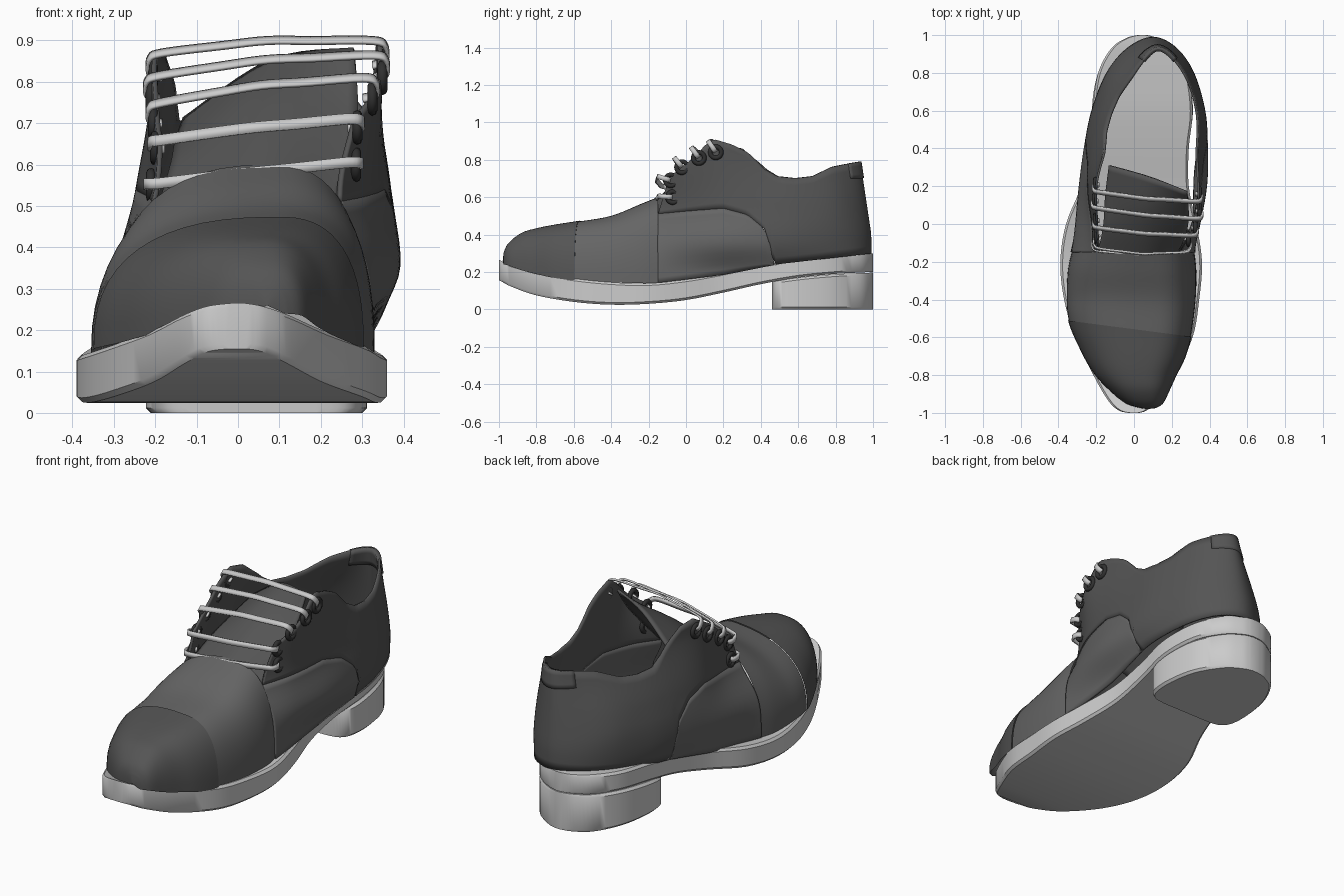
import bpy, math
from mathutils import Vector

if "Cube" in bpy.data.objects:
    bpy.data.objects.remove(bpy.data.objects["Cube"])


def material(name, g):
    m = bpy.data.materials.new(name)
    m.diffuse_color = (g, g, g, 1)
    m.use_nodes = True
    m.node_tree.nodes["Principled BSDF"].inputs["Base Color"].default_value = m.diffuse_color
    return m


DARK, MID, BLACK = material("dark_leather", .09), material("vamp_leather", .13), material("eyelet_black", .03)


def spline(keys, t):
    """Catmull-Rom through equal-length tuples, t in key units"""
    n = len(keys)
    i = max(0, min(int(t), n - 2))
    f = t - i
    p = [keys[max(0, min(n - 1, i + k))] for k in (-1, 0, 1, 2)]
    return [b + .5 * f * (c - a + f * (2 * a - 5 * b + 4 * c - d + f * (3 * (b - c) + d - a)))
            for a, b, c, d in zip(*p)]


def lerp_table(table, y):
    if y <= table[0][0]:
        return table[0][1]
    for (a, za), (b, zb) in zip(table, table[1:]):
        if y <= b:
            return za + (zb - za) * (y - a) / (b - a)
    return table[-1][1]


def span(a, b, n):
    return [a + (b - a) * i / n for i in range(n + 1)]


def loft(name, rows, closed=False, thick=0, mat=None, offset=0, angle=40):
    """Skin a list of point rows; closed rows are capped into a solid"""
    n = len(rows[0])
    faces = [(r * n + c, r * n + (c + 1) % n, (r + 1) * n + (c + 1) % n, (r + 1) * n + c)
             for r in range(len(rows) - 1) for c in range(n if closed else n - 1)]
    if closed:
        faces += [tuple(range(n))[::-1], tuple(range((len(rows) - 1) * n, len(rows) * n))]
    me = bpy.data.meshes.new(name)
    me.from_pydata([tuple(p) for r in rows for p in r], [], faces)
    ob = bpy.data.objects.new(name, me)
    bpy.context.collection.objects.link(ob)
    if mat:
        me.materials.append(mat)
    if thick:
        s = ob.modifiers.new("thickness", 'SOLIDIFY')
        s.thickness, s.offset = thick, offset
    bpy.ops.object.select_all(action='DESELECT')
    ob.select_set(True)
    bpy.context.view_layer.objects.active = ob
    bpy.ops.object.mode_set(mode='EDIT')
    bpy.ops.mesh.select_all(action='SELECT')
    bpy.ops.mesh.normals_make_consistent(inside=False)
    bpy.ops.object.mode_set(mode='OBJECT')
    bpy.ops.object.shade_smooth_by_angle(angle=math.radians(angle))
    return ob


def slab(name, keys, c=.012):
    """Solid from stations (y, left, right, bottom, top) with eased edges"""
    rows = []
    for t in span(0, len(keys) - 1, (len(keys) - 1) * 5):
        y, l, r, b, h = spline(keys, t)
        rows.append([(l + c, y, h), (r - c, y, h), (r, y, h - c), (r, y, b + c),
                     (r - c, y, b), (l + c, y, b), (l, y, b + c), (l, y, h - c)])
    return loft(name, rows, closed=True)


# Sole and heel block
slab("sole", [(-1, -.03, .03, .155, .265), (-.985, -.085, .07, .148, .258), (-.93, -.14, .13, .12, .238),
              (-.8, -.215, .215, .075, .2), (-.6, -.31, .31, .04, .165), (-.4, -.37, .345, .025, .145),
              (-.2, -.39, .36, .03, .14), (0, -.36, .33, .05, .16), (.2, -.28, .29, .09, .195),
              (.4, -.235, .29, .135, .235), (.6, -.22, .31, .17, .27), (.8, -.19, .28, .19, .29),
              (.93, -.12, .2, .197, .3), (.985, -.04, .12, .2, .3), (1, .02, .07, .2, .3)])
slab("heel", [(.46, -.12, .2, 0, .148), (.475, -.18, .27, 0, .15), (.53, -.217, .305, 0, .16),
              (.65, -.22, .31, 0, .175), (.8, -.19, .28, 0, .188), (.93, -.12, .2, 0, .194),
              (.985, -.04, .12, 0, .196), (1, .02, .07, 0, .196)])

# Vamp and toe cap: arched sections (y, left, right, crown x, crown z, base z)
ARCH = [(-.975, .04, .11, .07, .30, .24), (-.95, -.04, .15, .07, .35, .235), (-.88, -.13, .185, .06, .405, .21),
        (-.8, -.21, .22, .06, .43, .19), (-.7, -.28, .265, .08, .45, .17), (-.57, -.345, .30, .1, .47, .155),
        (-.4, -.355, .325, .1, .5, .145), (-.25, -.35, .33, .09, .56, .14), (-.15, -.33, .32, .08, .6, .14)]


def arch_row(t, grow=0):
    y, l, r, cx, cz, bz = spline(ARCH, t)
    row = []
    for a in span(0, math.pi, 28):
        ca, sa = math.cos(a), max(0, math.sin(a))
        w = (cx - l if ca > 0 else r - cx) + grow
        x = cx - math.copysign(abs(ca) ** .8, ca) * w
        skew = -.13 * (x - .1) * math.exp(-((y + .57) / .2) ** 2)
        row.append((x, y + skew, bz + (cz - bz + grow) * sa ** .8))
    return row


tip = [(.07, -.98, .26)] * 29
loft("toe_cap", [tip] + [arch_row(t, .004) for t in span(0, 5, 20)], mat=DARK)
loft("vamp", [arch_row(t) for t in span(5, 8, 15)], mat=MID)

# Side wall stations running round the heel: y, then x at four heights
LEVELS = (.2, .35, .52, .8)
WALL = [(-.15, -.33, -.307, -.20, -.19), (0, -.30, -.30, -.22, -.195), (.2, -.28, -.285, -.245, -.20),
        (.4, -.24, -.26, -.23, -.15), (.6, -.20, -.22, -.19, -.09), (.8, -.12, -.14, -.12, -.01),
        (.93, -.02, -.03, -.01, .06), (.985, .1, .1, .11, .13), (.93, .22, .22, .22, .21),
        (.8, .29, .31, .31, .28), (.6, .33, .37, .36, .32), (.4, .33, .385, .365, .33),
        (.2, .32, .38, .35, .34), (0, .32, .345, .31, .34), (-.15, .32, .306, .244, .30)]
BASE = [(-.15, .14), (.2, .185), (.5, .245), (1, .30)]
SEAM = [(-.15, .51), (0, .525), (.2, .54), (.33, .505), (.42, .43), (.455, .33), (.47, .2)]
TOP_R = [(-.15, .71), (0, .81), (.15, .91), (.25, .88), (.33, .84), (.42, .75), (.5, .71), (.6, .70),
         (.7, .71), (.82, .76), (.985, .79)]
TOP_L = [(-.15, .66), (0, .75), (.22, .875), (.3, .86), (.43, .75), (.5, .71), (.6, .70),
         (.7, .71), (.82, .76), (.985, .79)]


def clamp(v):
    return max(0, min(1, v))


def wall(u, z):
    y, *xs = spline(WALL, u)
    s = lerp_table([(h, i) for i, h in enumerate(LEVELS)], z)
    x = spline([(v,) for v in xs], s)[0]
    y += max(0, z - .5) * .3 * clamp((.1 - y) / .25) - max(0, z - .4) * .15 * clamp((y - .4) / .5)
    return Vector((x, y, z))


def wall_panel(name, us, low, high, mat, n=12, thick=.012, offset=0):
    rows = []
    for u in us:
        y = spline(WALL, u)[0]
        a, b = low(u, y), high(u, y)
        rows.append([wall(u, z) for z in span(a, b, n)])
    return loft(name, rows, thick=thick, mat=mat, offset=offset)


def base(u, y):
    return lerp_table(BASE, y)


def seam(u, y):
    return max(base(u, y), lerp_table(SEAM, y))


def top(u, y):
    return lerp_table(TOP_L if u < 7 else TOP_R, y)


# Quarters, vamp wings and heel tab
wall_panel("quarters", span(0, 14, 140), seam, top, DARK)
wall_panel("left_vamp_wing", span(0, 3.35, 30), base, seam, MID)
wall_panel("right_vamp_wing", span(10.65, 14, 30), base, seam, MID)
wall_panel("heel_tab", span(5.9, 8.1, 14), lambda u, y: .70, top, DARK, 4, .024)

# Tongue: left, centre and right points of each row
TONGUE = [(-.19, -.15, .5, .06, -.17, .575, .24, -.15, .5), (-.16, 0, .6, .06, -.04, .68, .28, -.03, .64),
          (-.15, .15, .65, .06, .09, .77, .29, .07, .75), (-.13, .31, .71, .08, .25, .85, .28, .17, .88)]
rows = []
for t in span(0, 3, 12):
    k = spline(TONGUE, t)
    rows.append([spline([k[0:3], k[3:6], k[6:9]], s) for s in span(0, 2, 12)])
loft("tongue", rows, thick=.012, mat=DARK)


# Eyelets and flat laces
def on_side(us, y, z):
    return min((wall(u, z) for u in us), key=lambda p: abs(p.y - y))


RIGHT = [(-.07, .60), (-.08, .69), (-.02, .76), (.07, .81), (.16, .84)]
LEFT = [(-.07, .55), (-.06, .64), (.02, .70), (.12, .76), (.21, .81)]
OUT = [(-.075, .005), (-.07, .02), (-.04, .05), (-.04, .055), (-.04, .06)]
for i, (r, l, o) in enumerate(zip(RIGHT, LEFT, OUT)):
    pr, pl = on_side(span(12, 14, 60), *r), on_side(span(0, 2.5, 60), *l)
    for side, p, s in (("right", pr, 1), ("left", pl, -1)):
        bpy.ops.mesh.primitive_torus_add(major_radius=.03, minor_radius=.012, major_segments=20, minor_segments=8,
                                         location=p + Vector((s * .006, 0, 0)), rotation=(0, math.pi / 2, 0))
        e = bpy.context.object
        e.name = f"{side}_eyelet_{i + 1}"
        e.data.materials.append(BLACK)
        bpy.ops.object.shade_smooth()
    out = Vector((0, *o))
    across = Vector((0, -o[1], o[0])).normalized() * .013
    dx = Vector((.016, 0, 0))
    path = [pr - dx, pr + dx + out * .2, pr + dx + out * .75, pr - dx + out,
            (pr * .7 + pl * .3) + out * 1.15, (pr + pl) / 2 + out * 1.25, (pr * .3 + pl * .7) + out * 1.15,
            pl + dx + out, pl - dx + out * .75, pl - dx + out * .2, pl + dx]
    pts = [Vector(spline(path, t)) for t in span(0, 10, 50)]
    loft(f"lace_{i + 1}", [(p - across, p + across) for p in pts], thick=.009)
